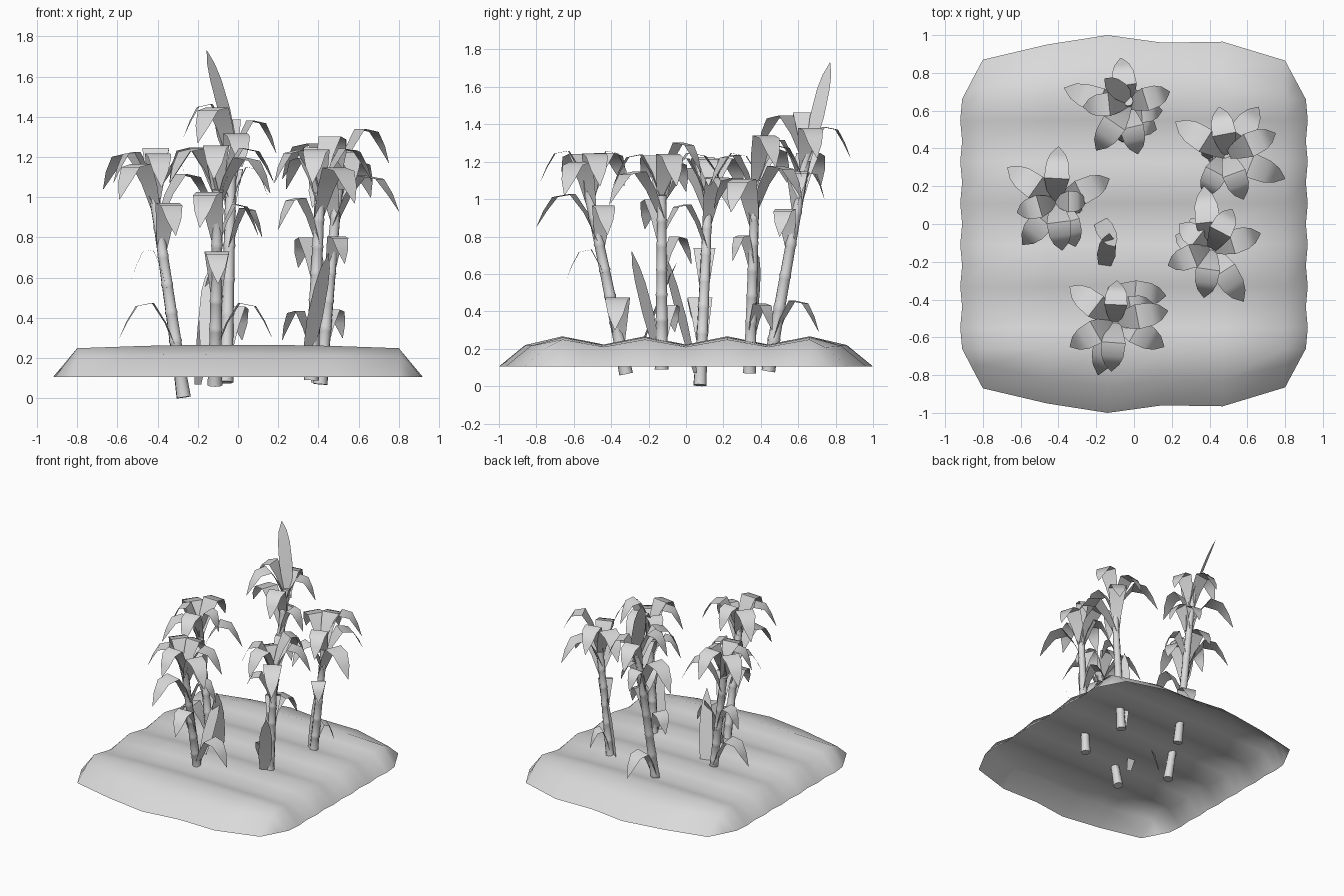
import bpy, bmesh, math
from mathutils import Vector

cube = bpy.data.objects.get("Cube")
if cube:
    bpy.data.objects.remove(cube)

SHADE = .7
grey = bpy.data.materials.new("plain grey")
grey.use_nodes = True
grey.diffuse_color = (SHADE, SHADE, SHADE, 1)
shader = grey.node_tree.nodes["Principled BSDF"]
shader.inputs["Base Color"].default_value = grey.diffuse_color


def finish(name, bm):
    bmesh.ops.recalc_face_normals(bm, faces=bm.faces)
    mesh = bpy.data.meshes.new(name)
    bm.to_mesh(mesh)
    bm.free()
    mesh.materials.append(grey)
    obj = bpy.data.objects.new(name, mesh)
    bpy.context.collection.objects.link(obj)
    bpy.ops.object.select_all(action='DESELECT')
    obj.select_set(True)
    bpy.context.view_layer.objects.active = obj
    bpy.ops.object.shade_smooth_by_angle(angle=math.radians(60))


def skin(bm, rows, closed=False):
    """Bridge neighbouring rows of vertices with quads."""
    for lower, upper in zip(rows, rows[1:]):
        count = len(lower)
        for i in range(count if closed else count - 1):
            j = (i + 1) % count
            corners = [v for v in (lower[i], lower[j], upper[j], upper[i]) if v]
            if len(corners) > 2:
                bm.faces.new(corners)


# Soil bed: an open shell with rounded planting ridges running along x
RIM = .105
COLUMNS = [(-.92, .87), (-.8, .87), (-.46, .95), (-.14, 1), (.15, .96),
           (.47, .965), (.8, .865), (.92, .865)]        # x, half depth


def ridge_height(y):
    if abs(y) == 1:
        return RIM
    if abs(y) > .8:
        return .22
    return .245 - .022 * math.cos(math.tau * y / .44)


def soil_bed():
    bm = bmesh.new()
    ridge_rows = [.11 * k for k in range(-6, 7)]
    rows = []
    for k, along in enumerate([-1, -.86] + ridge_rows + [.86, 1]):
        row = []
        end = abs(along) > .8
        for x, depth in COLUMNS:
            outer = abs(x) > .9
            if outer and abs(along) == 1:
                row.append(None)        # clipped corner
                continue
            y = along * depth if end else along
            z = RIM + (ridge_height(along) - RIM) * (1 - .17 * x * x)
            if outer:
                x = math.copysign(.865 if end else .91 + .01 * (k % 2), x)
                z = RIM
            row.append(bm.verts.new((x, y, z)))
        rows.append(row)
    skin(bm, rows)
    finish("soil_bed", bm)


# Jointed stalk: tapered tube with slightly swollen nodes, ending inside the crown
def stalk(name, foot, top, sides=8, joints=7):
    bm = bmesh.new()
    axis = (top - foot) * .96
    turn = axis.to_track_quat('Z', 'Y')
    rows = []
    for k in range(joints + 1):
        for shift, swell in ((-.012, 1), (0, 1.13), (.012, 1)):
            if k in (0, joints) and shift:
                continue
            t = k / joints + shift
            radius = (.033 - .009 * t) * swell
            ring = []
            for i in range(sides):
                angle = math.tau * i / sides
                spoke = Vector((math.cos(angle), math.sin(angle), 0)) * radius
                ring.append(bm.verts.new(foot + axis * t + turn @ spoke))
            rows.append(ring)
    skin(bm, rows, closed=True)
    bm.faces.new(rows[0])
    bm.faces.new(rows[-1])
    finish(name, bm)


# Leaf: a ribbon that swells, arches by the given rise and ends in a point
def leaf(name, base, tip, width, rise):
    bm = bmesh.new()
    run = tip - base
    side = Vector((-run.y, run.x, 0)).normalized()
    rows = []
    for u in (0, .2, .42, .7, .86, 1):
        bulge = max(math.sin(math.pi * u), 0)
        middle = base + run * u + Vector((0, 0, rise * bulge))
        half = side * width / 2 * max(bulge ** .6, .4 * (1 - u), .03)
        rows.append([bm.verts.new(middle - half), bm.verts.new(middle + half)])
    skin(bm, rows)
    finish(name, bm)


def plant(label, foot, top, arched, upright):
    foot, top = Vector(foot), Vector(top)
    stalk(label + "_stalk", foot, top)
    for n, (x, y, start) in enumerate(arched):
        base = foot.lerp(top, (start - foot.z) / (top.z - foot.z))
        reach = min(math.hypot(x - base.x, y - base.y), .3)
        leaf(f"{label}_leaf_{n}", base, Vector((x, y, start + .07)),
             .09 + .16 * reach, .15 + reach / 4)
    base, tip = upright
    leaf(label + "_upright_leaf", Vector(base), Vector(tip), .1, .02)


soil_bed()

# Each arched leaf: tip x, tip y, height where it leaves the stalk
plant("back_plant", (-.06, .44, .08), (-.03, .66, 1.32),
      [(-.07, .88, 1.15), (.19, .7, 1.15), (.02, .37, 1.08), (-.2, .39, 1.2),
       (-.27, .62, 1.23), (-.37, .72, 1), (.15, .6, .93), (-.02, .74, .93),
       (.12, .5, .73), (.02, .71, .22)],
      [(-.01, .65, 1.2), (-.155, .77, 1.73)])

plant("left_plant", (.41, .34, .07), (.5, .37, 1.08),
      [(.22, .54, 1.02), (.45, .62, 1.05), (.66, .62, .93), (.75, .48, 1.1),
       (.8, .24, .86), (.58, .13, 1), (.37, .15, .88), (.53, .25, .6),
       (.52, .46, .23)],
      [(.38, .33, .08), (.42, .39, .7)])

plant("right_plant", (-.27, .075, .005), (-.42, .12, 1.03),
      [(-.4, .41, 1), (-.67, .3, .97), (-.62, .06, 1), (-.59, -.11, .92),
       (-.38, -.14, .98), (-.25, .12, 1), (-.13, .24, .87), (-.31, -.12, .74),
       (-.53, .1, .52), (-.59, .06, .23)],
      [(-.2, .05, .07), (-.1, -.12, .72)])

plant("front_left_plant", (.365, -.13, .09), (.41, -.13, 1.06),
      [(.18, -.22, 1), (.24, 0, .97), (.37, .2, 1), (.52, .08, 1.07),
       (.67, -.05, 1), (.58, -.41, .9), (.37, -.39, 1), (.2, -.22, .77),
       (.3, .03, .58), (.22, -.06, .22)],
      [(.33, -.14, .12), (.45, -.29, .72)])

plant("front_plant", (-.115, -.32, .065), (-.1, -.53, 1.08),
      [(-.34, -.33, 1), (-.34, -.65, 1), (-.12, -.78, 1.02), (.16, -.65, .95),
       (.18, -.46, 1), (-.09, -.3, 1.03), (-.19, -.8, .78), (.1, -.42, .74),
       (-.1, -.64, .5), (.17, -.38, .23)],
      [(-.16, -.25, .18), (-.13, -.05, .66)])
